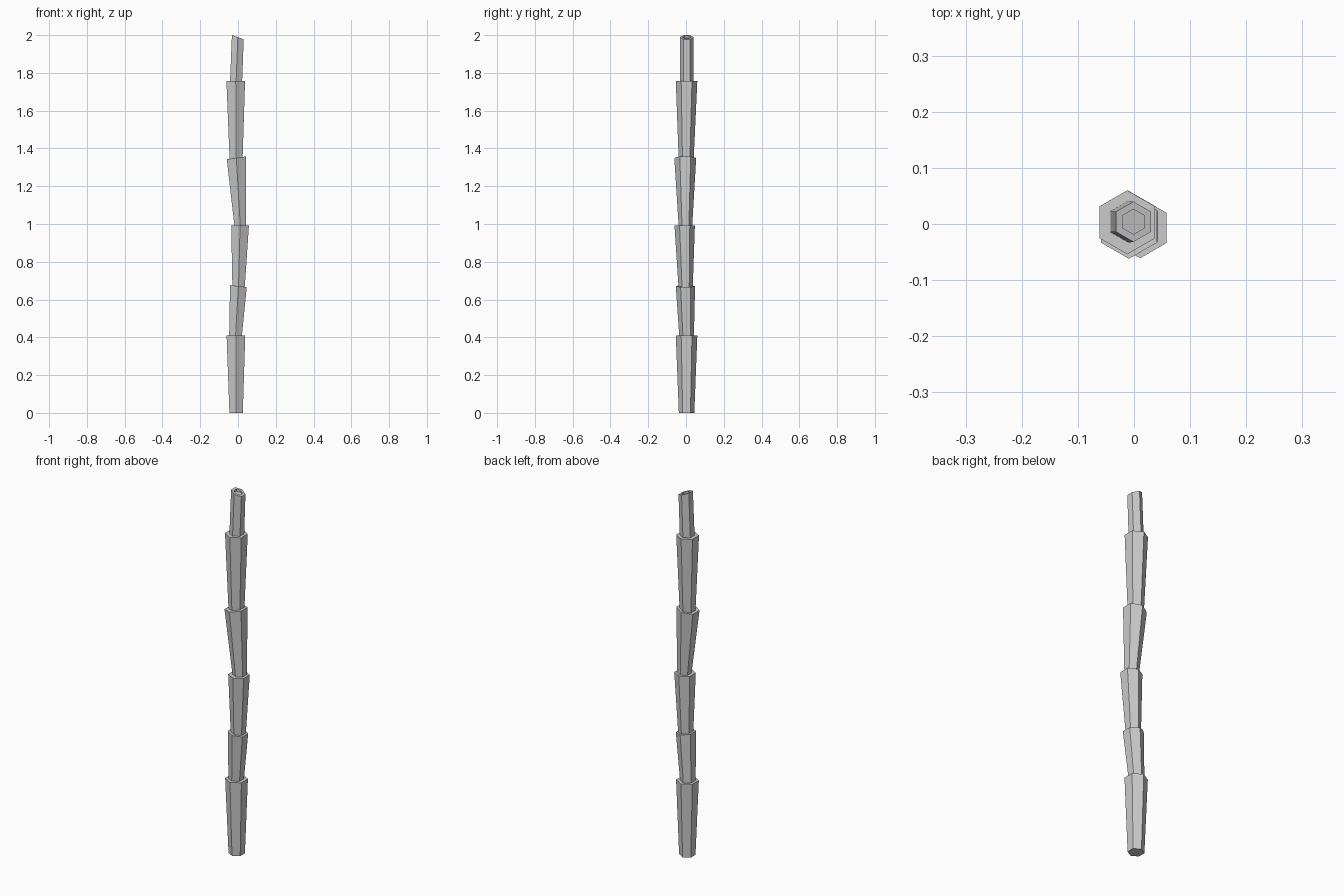
import bpy, bmesh, math

if "Cube" in bpy.data.objects:
    bpy.data.objects.remove(bpy.data.objects["Cube"])

def ring(bm, cx, cy, z, r, tilt):
    # hexagon with corners on +-y; tilt = height change per unit x
    vs = []
    for i in range(6):
        a = math.radians(90 + 60 * i)
        dx, dy = r * math.cos(a), r * math.sin(a)
        vs.append(bm.verts.new((cx + dx, cy + dy, z + tilt * dx)))
    return vs

def bridge(bm, a, b):
    for i in range(6):
        j = (i + 1) % 6
        bm.faces.new((a[i], a[j], b[j], b[i]))

def segment(name, rings, tip=False):
    bm = bmesh.new()
    loops = [ring(bm, *r) for r in rings]
    if tip:  # hollow cut end
        x, y, z, r, t = rings[-1]
        loops.append(ring(bm, x, y, z, r * 0.62, t))
        loops.append(ring(bm, x, y, z - 0.012, r * 0.62, t))
    for a, b in zip(loops, loops[1:]):
        bridge(bm, a, b)
    bm.faces.new(loops[0][::-1])
    bm.faces.new(loops[-1])
    bmesh.ops.recalc_face_normals(bm, faces=bm.faces)
    me = bpy.data.meshes.new(name)
    bm.to_mesh(me)
    bm.free()
    bpy.context.collection.objects.link(bpy.data.objects.new(name, me))

# stalk sections: (x, y, z, radius, tilt) at the foot and the rim
sections = [
    ((-0.010, 0.003, 0.000, 0.041, 0.00), (-0.011, 0.003, 0.410, 0.057, 0.00)),
    ((-0.013, 0.003, 0.410, 0.039, 0.00), (0.002, -0.003, 0.671, 0.051, -0.12)),
    ((0.003, -0.002, 0.671, 0.038, -0.12), (0.011, -0.007, 0.992, 0.054, 0.00)),
    ((0.012, -0.003, 0.992, 0.036, 0.00), (-0.009, -0.004, 1.350, 0.058, 0.15)),
    ((-0.010, 0.001, 1.350, 0.040, 0.15), (-0.012, 0.003, 1.758, 0.057, 0.00)),
    ((-0.010, 0.004, 1.758, 0.037, 0.00), (-0.001, 0.004, 1.989, 0.036, -0.36)),
]
for n, s in enumerate(sections, 1):
    segment(f"stalk_section_{n}", s, tip=(n == len(sections)))
